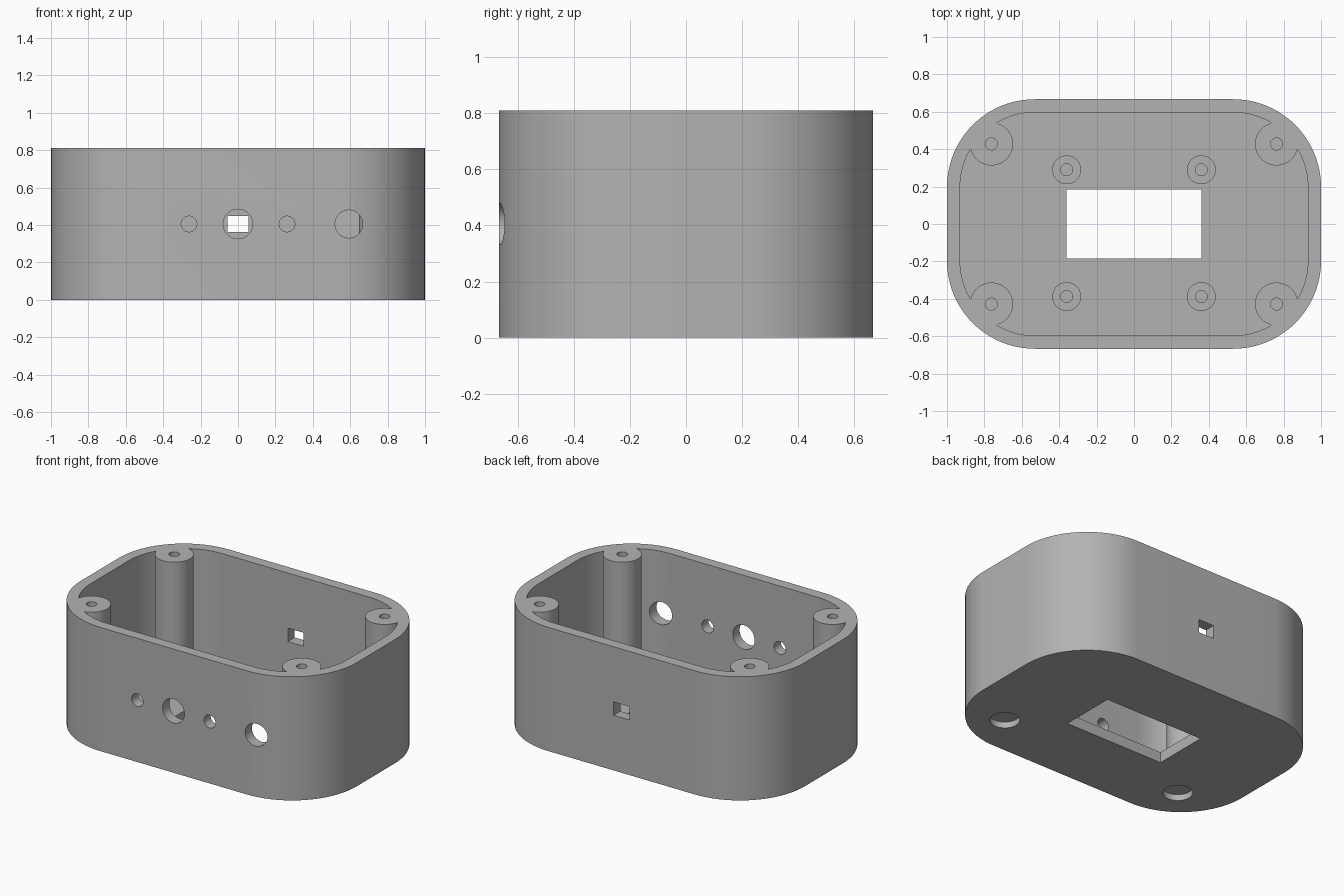
import bpy, bmesh, math

if "Cube" in bpy.data.objects:
    bpy.data.objects.remove(bpy.data.objects["Cube"], do_unlink=True)

HEIGHT, FLOOR, WALL = 0.81, 0.07, 0.07
HALF_X, HALF_Y, RADIUS = 1.0, 0.667, 0.47
MID_Z = 0.405

grey = bpy.data.materials.new("plain grey")
grey.use_nodes = True
colour = (0.45, 0.45, 0.45, 1)
grey.diffuse_color = colour
grey.node_tree.nodes["Principled BSDF"].inputs["Base Color"].default_value = colour


def prism(name, outline, z0, z1):
    """Extrude a flat outline from z0 to z1."""
    bm = bmesh.new()
    face = bm.faces.new([bm.verts.new((x, y, z0)) for x, y in outline])
    top = bmesh.ops.extrude_face_region(bm, geom=[face])["geom"]
    verts = [g for g in top if isinstance(g, bmesh.types.BMVert)]
    bmesh.ops.translate(bm, verts=verts, vec=(0, 0, z1 - z0))
    bmesh.ops.recalc_face_normals(bm, faces=bm.faces)
    mesh = bpy.data.meshes.new(name)
    bm.to_mesh(mesh)
    bm.free()
    mesh.materials.append(grey)
    obj = bpy.data.objects.new(name, mesh)
    bpy.context.collection.objects.link(obj)
    return obj


def rounded(hx, hy, r, steps=24):
    pts = []
    for i, (sx, sy) in enumerate([(1, 1), (-1, 1), (-1, -1), (1, -1)]):
        for k in range(steps + 1):
            a = (i + k / steps) * math.pi / 2
            pts.append((sx * (hx - r) + r * math.cos(a), sy * (hy - r) + r * math.sin(a)))
    return pts


def circle(x, y, r, n=48):
    return [(x + r * math.cos(2 * math.pi * k / n), y + r * math.sin(2 * math.pi * k / n))
            for k in range(n)]


def box(hx, hy):
    return [(hx, hy), (-hx, hy), (-hx, -hy), (hx, -hy)]


def cut(target, cutter):
    """Subtract the cutter and discard it."""
    mod = target.modifiers.new("cut", "BOOLEAN")
    mod.operation, mod.solver, mod.object = "DIFFERENCE", "EXACT", cutter
    bpy.context.view_layer.objects.active = target
    bpy.ops.object.modifier_apply(modifier=mod.name)
    bpy.data.objects.remove(cutter, do_unlink=True)


def wall_cutter(outline, y0, y1):
    """Prism along y, its outline centred at mid height."""
    obj = prism("wall_cutter", outline, -y1, -y0)
    obj.rotation_euler.x = math.pi / 2
    obj.location.z = MID_Z
    bpy.context.view_layer.update()
    return obj


posts = [(sx * 0.762, sy * 0.428) for sx in (-1, 1) for sy in (-1, 1)]
standoffs = [(sx * 0.36, y) for sx in (-1, 1) for y in (-0.388, 0.29)]

# Cavity volume, leaving the corner posts and floor standoffs standing
cavity = prism("cavity", rounded(HALF_X - WALL, HALF_Y - WALL, RADIUS - WALL), FLOOR, 1)
for x, y in posts:
    cut(cavity, prism("post", circle(x, y, 0.115), 0, 1.2))
for x, y in standoffs:
    cut(cavity, prism("standoff", circle(x, y, 0.077), 0, 0.15))

# Hollow housing
housing = prism("housing", rounded(HALF_X, HALF_Y, RADIUS), 0, HEIGHT)
cut(housing, cavity)

# Screw holes in posts and standoffs
for x, y in posts:
    cut(housing, prism("screw_hole", circle(x, y, 0.032, 32), 0.4, 1))
for x, y in standoffs:
    cut(housing, prism("screw_hole", circle(x, y, 0.032, 32), 0.06, 0.3))

# Floor window and the two shallow recesses underneath
cut(housing, prism("window", box(0.36, 0.185), -0.1, 0.2))
for sx in (-1, 1):
    cut(housing, prism("recess", circle(sx * 0.67, -0.395, 0.09), -0.1, 0.04))

# Round holes in the front wall, square hole in the back wall
for x, r in [(-0.262, 0.042), (0, 0.079), (0.262, 0.042), (0.593, 0.074)]:
    cut(housing, wall_cutter(circle(x, 0, r), -0.9, -0.52))
cut(housing, wall_cutter(box(0.057, 0.044), 0.5, 0.9))

bpy.ops.object.select_all(action="DESELECT")
housing.select_set(True)
bpy.context.view_layer.objects.active = housing
bpy.ops.object.shade_smooth_by_angle(angle=math.radians(30))
